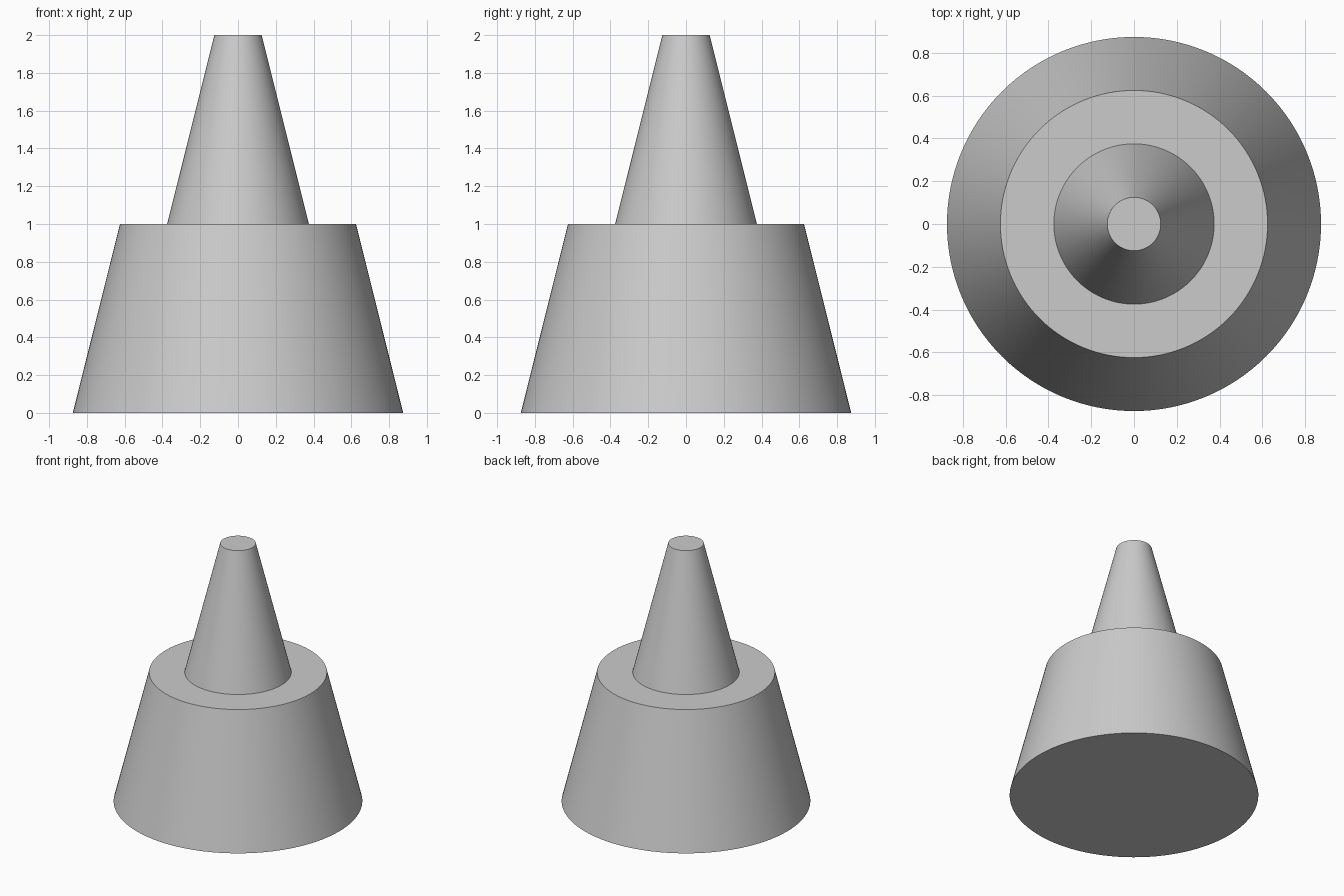
import bpy
import bmesh
import math

cube = bpy.data.objects.get("Cube")
if cube:
    bpy.data.objects.remove(cube, do_unlink=True)

SIDES = 128

# Single grey finish
grey = bpy.data.materials.new("light_grey")
grey.use_nodes = True
colour = (0.6, 0.6, 0.6, 1.0)
grey.diffuse_color = colour
grey.node_tree.nodes["Principled BSDF"].inputs["Base Color"].default_value = colour

# Stepped profile as (radius, height): wide tapered base, flat ledge, narrow tapered spire
profile = [(0.875, 0), (0.625, 1), (0.375, 1), (0.125, 2)]

bm = bmesh.new()
rings = []
for radius, height in profile:
    ring = []
    for i in range(SIDES):
        a = math.tau * i / SIDES
        ring.append(bm.verts.new((radius * math.cos(a), radius * math.sin(a), height)))
    rings.append(ring)

# Walls and ledge between neighbouring rings
for low, high in zip(rings, rings[1:]):
    for i in range(SIDES):
        j = (i + 1) % SIDES
        bm.faces.new((low[i], low[j], high[j], high[i]))

# Flat underside and flat tip
bm.faces.new(list(reversed(rings[0])))
bm.faces.new(rings[-1])

mesh = bpy.data.meshes.new("stepped_cone")
bm.to_mesh(mesh)
bm.free()
mesh.materials.append(grey)
cone = bpy.data.objects.new("stepped_cone", mesh)
bpy.context.collection.objects.link(cone)

# Smooth round walls with crisp rims
bpy.ops.object.select_all(action="DESELECT")
cone.select_set(True)
bpy.context.view_layer.objects.active = cone
bpy.ops.object.shade_smooth_by_angle(angle=math.radians(30))
